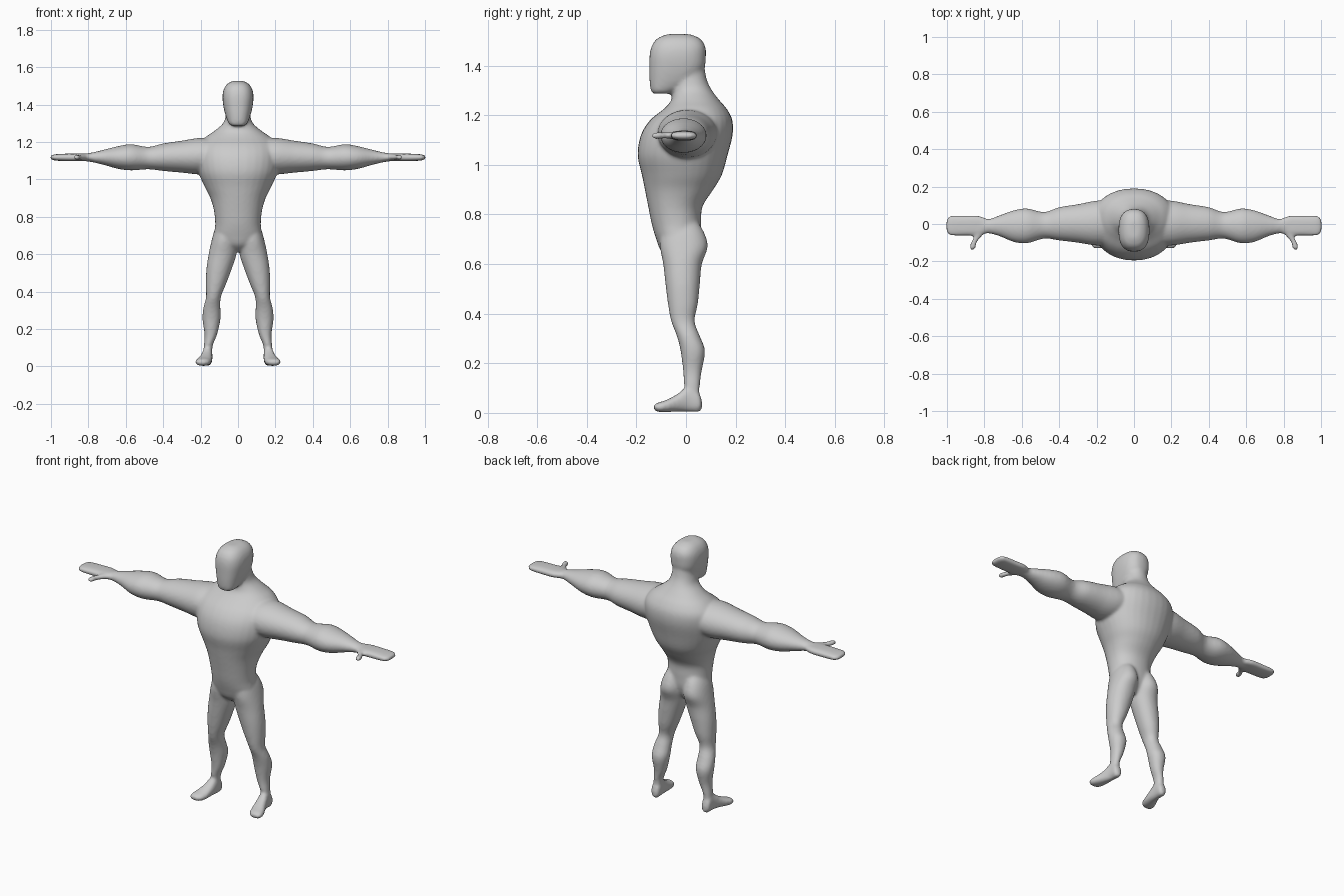
import bpy, bmesh, math
from mathutils import Vector

grey = bpy.data.materials.new("plain_grey")
grey.diffuse_color = (0.6, 0.6, 0.6, 1)

bm = bmesh.new()
SEG = 32
STEPS = 5


def smooth_rows(rows):
    """Catmull-Rom rows between the given sections."""
    out = []
    n = len(rows)
    for i in range(n - 1):
        p = [rows[max(0, min(n - 1, i + k))] for k in (-1, 0, 1, 2)]
        for s in range(STEPS):
            t = s / STEPS
            out.append([0.5 * (2 * b + (c - a) * t + (2 * a - 5 * b + 4 * c - d) * t * t
                               + (3 * b - a - 3 * c + d) * t ** 3)
                        for a, b, c, d in zip(*p)])
    out.append(list(rows[-1]))
    return out


def loft(axis, rows, power=2.0, side=1):
    """Rows are (position, u min, u max, v min, v max) along an axis."""
    rings = []
    for pos, u0, u1, v0, v1 in smooth_rows(rows):
        ring = []
        for k in range(SEG):
            a = 2 * math.pi * k / SEG
            c, s = math.cos(a), math.sin(a)
            u = (u0 + u1) / 2 + (u1 - u0) / 2 * math.copysign(abs(c) ** (2 / power), c)
            v = (v0 + v1) / 2 + (v1 - v0) / 2 * math.copysign(abs(s) ** (2 / power), s)
            co = {"x": (pos, u, v), "y": (u, pos, v), "z": (u, v, pos)}[axis]
            ring.append(bm.verts.new((co[0] * side, co[1], co[2])))
        rings.append(ring)
    faces = [bm.faces.new((r[k], r[(k + 1) % SEG], q[(k + 1) % SEG], q[k]))
             for r, q in zip(rings, rings[1:]) for k in range(SEG)]
    faces += [bm.faces.new(rings[0]), bm.faces.new(rings[-1])]
    bmesh.ops.recalc_face_normals(bm, faces=faces)


# Torso, from crotch to neck: z, half width, front y, back y
torso = [(0.615, 0.03, -0.06, 0.02), (0.65, 0.09, -0.10, 0.045), (0.70, 0.125, -0.12, 0.06),
         (0.76, 0.122, -0.138, 0.062), (0.83, 0.128, -0.152, 0.066), (0.90, 0.148, -0.166, 0.11),
         (0.96, 0.178, -0.178, 0.145), (1.04, 0.212, -0.195, 0.168), (1.12, 0.225, -0.182, 0.188),
         (1.18, 0.215, -0.145, 0.187), (1.225, 0.175, -0.09, 0.165), (1.26, 0.125, -0.06, 0.135),
         (1.30, 0.08, -0.055, 0.105), (1.34, 0.066, -0.06, 0.085), (1.39, 0.06, -0.06, 0.075)]
loft("z", [(z, -w, w, f, b) for z, w, f, b in torso], 2.15)

# Head, from chin to crown
head = [(1.287, 0.036, -0.134, -0.055), (1.30, 0.05, -0.142, -0.035), (1.34, 0.066, -0.147, 0.04),
        (1.39, 0.078, -0.148, 0.074), (1.44, 0.083, -0.147, 0.08), (1.48, 0.077, -0.138, 0.077),
        (1.51, 0.058, -0.115, 0.055), (1.527, 0.028, -0.075, 0.015)]
loft("z", [(z, -w, w, f, b) for z, w, f, b in head], 2.5)

for side in (1, -1):
    # Arm: x, y range, z range
    loft("x", [(0.08, -0.11, 0.13, 1.05, 1.215), (0.20, -0.115, 0.125, 1.028, 1.222),
               (0.30, -0.10, 0.106, 1.036, 1.207), (0.40, -0.088, 0.09, 1.045, 1.192),
               (0.48, -0.078, 0.064, 1.054, 1.174), (0.57, -0.103, 0.083, 1.048, 1.188),
               (0.64, -0.097, 0.074, 1.056, 1.178), (0.72, -0.065, 0.046, 1.078, 1.158),
               (0.78, -0.05, 0.026, 1.092, 1.144), (0.84, -0.052, 0.03, 1.10, 1.136)],
         2.0, side)
    # Mitten hand
    loft("x", [(0.77, -0.042, 0.02, 1.10, 1.138), (0.83, -0.063, 0.044, 1.098, 1.138),
               (0.90, -0.063, 0.045, 1.097, 1.138), (0.97, -0.063, 0.045, 1.10, 1.135),
               (0.992, -0.056, 0.037, 1.104, 1.131), (1.003, -0.038, 0.02, 1.109, 1.126)],
         2.6, side)
    # Thumb
    loft("y", [(-0.02, 0.79, 0.86, 1.105, 1.132), (-0.06, 0.81, 0.852, 1.104, 1.134),
               (-0.095, 0.838, 0.87, 1.104, 1.132), (-0.125, 0.846, 0.88, 1.104, 1.131),
               (-0.138, 0.855, 0.874, 1.11, 1.125)], 2.0, side)
    # Leg: z, x range, y range
    loft("z", [(0.04, 0.138, 0.188, 0.0, 0.054), (0.11, 0.135, 0.183, -0.008, 0.056),
               (0.17, 0.112, 0.179, -0.012, 0.064), (0.25, 0.094, 0.190, -0.022, 0.077),
               (0.31, 0.094, 0.186, -0.037, 0.056), (0.37, 0.092, 0.171, -0.06, 0.035),
               (0.44, 0.064, 0.172, -0.073, 0.048), (0.52, 0.034, 0.169, -0.083, 0.056),
               (0.60, 0.008, 0.157, -0.092, 0.064), (0.67, 0.004, 0.142, -0.105, 0.088),
               (0.73, 0.01, 0.125, -0.10, 0.072), (0.78, 0.02, 0.10, -0.08, 0.04)],
         2.1, side)
    # Foot, from heel to toes
    loft("y", [(0.064, 0.146, 0.176, 0.015, 0.05), (0.05, 0.137, 0.188, 0.003, 0.085),
               (0.01, 0.137, 0.190, 0.004, 0.108), (-0.035, 0.137, 0.204, 0.005, 0.076),
               (-0.08, 0.142, 0.224, 0.003, 0.052), (-0.112, 0.152, 0.229, 0.004, 0.042),
               (-0.13, 0.172, 0.215, 0.012, 0.032)], 2.3, side)

mesh = bpy.data.meshes.new("body")
bm.to_mesh(mesh)
bm.free()
mesh.materials.append(grey)
body = bpy.data.objects.new("body", mesh)
bpy.context.collection.objects.link(body)

# Fuse the parts into one soft skin
fuse = body.modifiers.new("fuse", 'REMESH')
fuse.mode = 'VOXEL'
fuse.voxel_size = 0.008
fuse.use_smooth_shade = True
soften = body.modifiers.new("soften", 'SMOOTH')
soften.factor = 0.5
soften.iterations = 8
